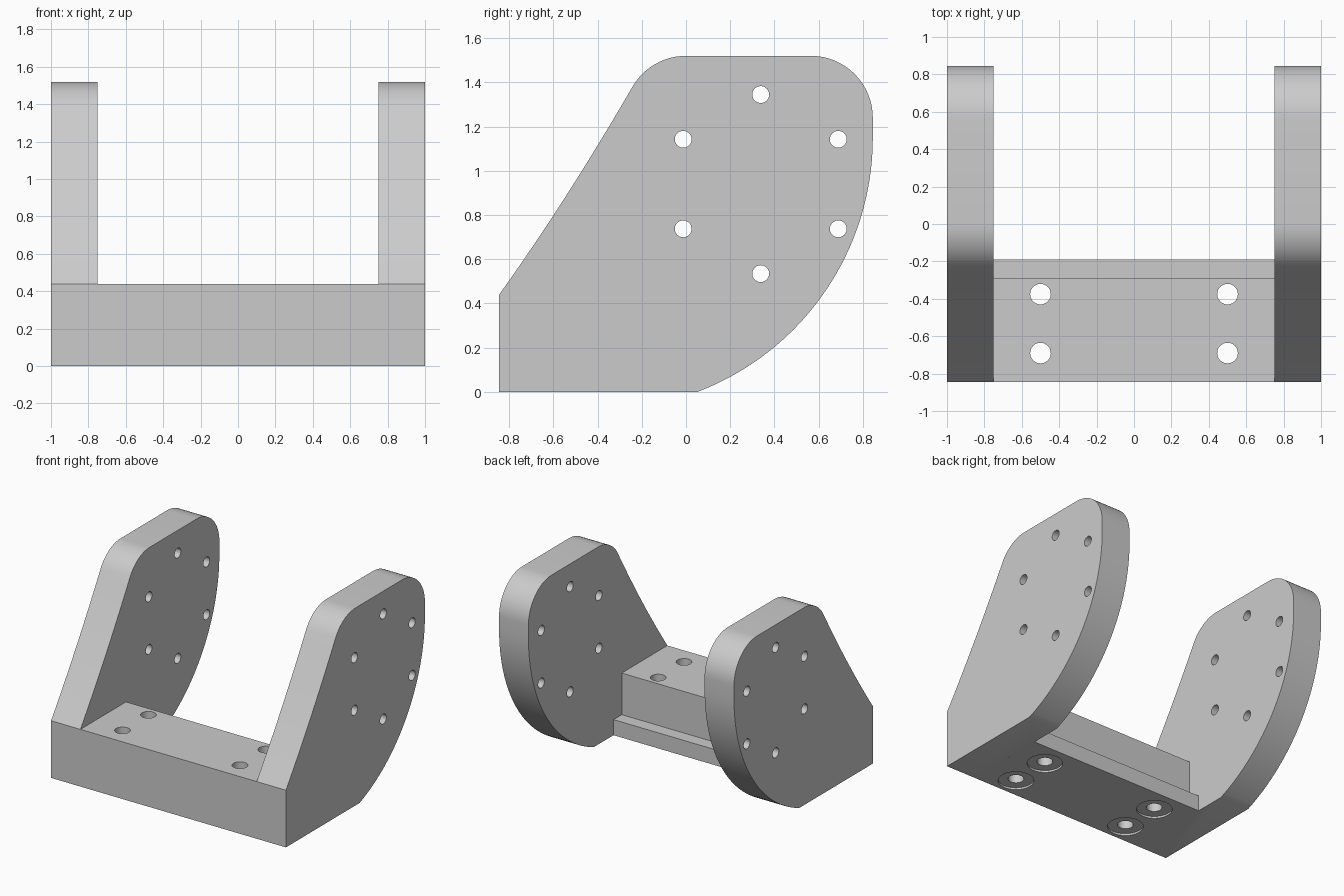
import bpy, bmesh
from math import radians, sin, cos
from mathutils import Matrix, Vector

if "Cube" in bpy.data.objects:
    bpy.data.objects.remove(bpy.data.objects["Cube"])

HALF_Y = 0.845
FRONT_Z = 0.44
INNER_X = 0.75

grey = bpy.data.materials.new("plain_grey")
grey.use_nodes = True
GREY = (0.6, 0.6, 0.6, 1)
grey.diffuse_color = GREY
grey.node_tree.nodes["Principled BSDF"].inputs["Base Color"].default_value = GREY


def finish(name, bm):
    bmesh.ops.recalc_face_normals(bm, faces=bm.faces)
    mesh = bpy.data.meshes.new(name)
    bm.to_mesh(mesh)
    bm.free()
    mesh.materials.append(grey)
    obj = bpy.data.objects.new(name, mesh)
    bpy.context.collection.objects.link(obj)
    return obj


def extrude_x(name, profile, x0, x1):
    """Extrude a closed (y, z) profile between two x positions."""
    bm = bmesh.new()
    face = bm.faces.new([bm.verts.new((x0, y, z)) for y, z in profile])
    new = bmesh.ops.extrude_face_region(bm, geom=[face])["geom"]
    bmesh.ops.translate(bm, vec=(x1 - x0, 0, 0),
                        verts=[v for v in new if isinstance(v, bmesh.types.BMVert)])
    return finish(name, bm)


def cylinders(name, centres, radius, depth, turn=Matrix()):
    """One cutter holding a cylinder at every centre."""
    bm = bmesh.new()
    for c in centres:
        bmesh.ops.create_cone(bm, cap_ends=True, segments=40, radius1=radius,
                              radius2=radius, depth=depth,
                              matrix=Matrix.Translation(c) @ turn)
    obj = finish(name, bm)
    obj.hide_render = True
    return obj


def arc(cy, cz, r, a0, a1, steps):
    angles = [radians(a0 + (a1 - a0) * i / steps) for i in range(steps + 1)]
    return [(cy + r * cos(a), cz + r * sin(a)) for a in angles]


def combine(target, other, operation):
    mod = target.modifiers.new(operation, 'BOOLEAN')
    mod.operation, mod.solver, mod.object = operation, 'EXACT', other
    bpy.context.view_layer.objects.active = target
    bpy.ops.object.modifier_apply(modifier=mod.name)
    bpy.data.objects.remove(other)


# Side plate outline: flat foot, big rear sweep, rounded top, hollow front slope
outline = [(-HALF_Y, 0)]
outline += arc(HALF_Y - 1.23, 1.15, 1.23, -69.2, 0, 32)
outline += arc(HALF_Y - 0.28, 1.24, 0.28, 0, 90, 16)
outline += arc(0, 1.24, 0.28, 90, 150, 12)
slope_top, bend, slope_foot = map(Vector, (outline[-1], (-0.535, 0.874), (-HALF_Y, FRONT_Z)))
for i in range(1, 13):
    t = i / 12
    outline.append(tuple(slope_top * (1 - t) ** 2 + bend * 2 * t * (1 - t) + slope_foot * t * t))

# Cross block with a low ledge along its back
block = [(-HALF_Y, 0), (-0.19, 0), (-0.19, 0.12), (-0.29, 0.12),
         (-0.29, FRONT_Z), (-HALF_Y, FRONT_Z)]

bracket = extrude_x("bracket", block, -INNER_X, INNER_X)
for side in (-1, 1):
    combine(bracket, extrude_x("side_plate", outline, side * INNER_X, side), 'UNION')

# Ring of six bolt holes through both side plates
ring = [(0, 0.338 + 0.405 * cos(radians(a)), 0.94 + 0.405 * sin(radians(a)))
        for a in range(30, 390, 60)]
combine(bracket, cylinders("plate_holes", ring, 0.038, 3, Matrix.Rotation(radians(90), 4, 'Y')),
        'DIFFERENCE')

# Four mounting holes in the block, with shallow recesses underneath
mounts = [(x, y, 0) for x in (-0.5, 0.5) for y in (-0.375, -0.69)]
combine(bracket, cylinders("mount_holes", mounts, 0.055, 2), 'DIFFERENCE')
combine(bracket, cylinders("mount_recesses", mounts, 0.125, 0.03), 'DIFFERENCE')

bpy.ops.object.select_all(action='DESELECT')
bracket.select_set(True)
bpy.context.view_layer.objects.active = bracket
bpy.ops.object.shade_smooth_by_angle(angle=radians(30))
